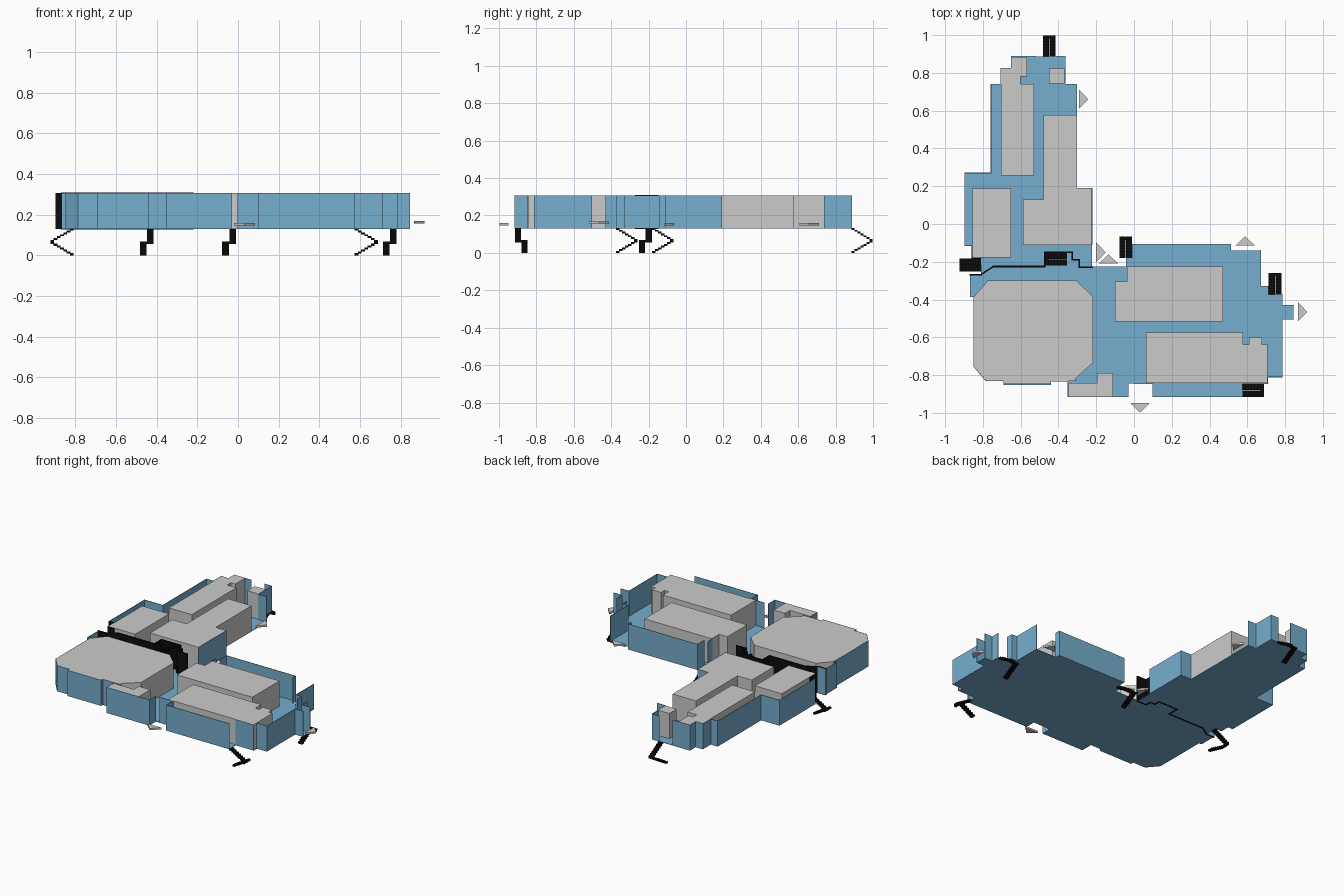
import bpy, bmesh
from mathutils import Matrix, Vector
from math import radians

if "Cube" in bpy.data.objects:
    bpy.data.objects.remove(bpy.data.objects["Cube"])

Z0, Z1 = 0.131, 0.306   # floor level and wall top


def material(name, rgb):
    m = bpy.data.materials.new(name)
    m.diffuse_color = (*rgb, 1)
    m.use_nodes = True
    m.node_tree.nodes["Principled BSDF"].inputs["Base Color"].default_value = m.diffuse_color
    return m


BLUE = material("blue", (0.18, 0.42, 0.62))
BLACK = material("black", (0.004, 0.004, 0.004))


def finish(bm, name, mat=None):
    bmesh.ops.recalc_face_normals(bm, faces=bm.faces[:])
    me = bpy.data.meshes.new(name)
    bm.to_mesh(me)
    bm.free()
    if mat:
        me.materials.append(mat)
    ob = bpy.data.objects.new(name, me)
    bpy.context.collection.objects.link(ob)
    return ob


def add_prism(bm, pts, z0, z1):
    face = bm.faces.new([bm.verts.new((x, y, z0)) for x, y in pts])
    ext = bmesh.ops.extrude_face_region(bm, geom=[face], use_keep_orig=True)
    top = [g for g in ext["geom"] if isinstance(g, bmesh.types.BMVert)]
    bmesh.ops.translate(bm, verts=top, vec=(0, 0, z1 - z0))


def prism(name, pts, z0=Z0, z1=Z1, mat=None):
    bm = bmesh.new()
    add_prism(bm, pts, z0, z1)
    return finish(bm, name, mat)


def wall(name, path, z0, z1, t, mat):
    """Thin upright panels along a path."""
    bm = bmesh.new()
    for a, b in zip(path, path[1:]):
        a, b = Vector(a), Vector(b)
        d = (b - a).normalized() * t / 2
        n = Vector((-d.y, d.x))
        a, b = a - d, b + d
        add_prism(bm, [a + n, b + n, b - n, a - n], z0, z1)
    return finish(bm, name, mat)


def rect(x0, y0, x1, y1):
    return [(x0, y0), (x1, y0), (x1, y1), (x0, y1)]


# Outer wall runs, clockwise; the spaces between runs are doorways
end_wall = [(-.81, -.18), (-.857, -.18), (-.857, -.115), (-.895, -.115)]
runs = [
    [(-.42, .887), (-.365, .887), (-.365, .74), (-.302, .74)],
    [(-.302, .19), (-.222, .19), (-.222, -.11)],
    [(-.222, -.225)],
    [(-.04, -.225), (-.04, -.18)],
    [(-.01, -.18), (-.01, -.108), (.513, -.108), (.513, -.14)],
    [(.67, -.14), (.67, -.33), (.71, -.33), (.71, -.372)],
    [(.785, -.372), (.785, -.43), (.845, -.43)],
    [(.845, -.505), (.785, -.505), (.785, -.81), (.71, -.81)],
    [(.71, -.845), (.575, -.845)],
    [(.575, -.915), (.1, -.915), (.1, -.845), (0, -.845)],
    [(-.03, -.845), (-.03, -.915), (-.35, -.915), (-.35, -.832), (-.44, -.832),
     (-.44, -.85), (-.69, -.85), (-.69, -.83), (-.785, -.83), (-.848, -.755),
     (-.848, -.385), (-.868, -.385), (-.868, -.265), (-.81, -.265)],
    [(-.895, -.115), (-.895, .27), (-.757, .27), (-.757, .74), (-.705, .74),
     (-.705, .825), (-.65, .825), (-.65, .887), (-.52, .887)],
]
for i, r in enumerate(runs):
    if len(r) > 1:
        wall(f"outer_wall_{i + 1}", r, Z0, Z1, 0.003, BLUE)

# Floor slab follows the wall runs
outline = [p for r in runs[:-1] for p in r] + end_wall[:-1] + runs[-1]
prism("floor_slab", outline, 0.130, 0.133, BLUE)

# Black partition between the two wings and black end wall
partition = [(-.222, -.23), (-.29, -.23), (-.29, -.19), (-.327, -.19), (-.327, -.15),
             (-.473, -.15), (-.473, -.225), (-.745, -.225), (-.81, -.268), (-.868, -.268)]
wall("wing_partition", partition, 0.127, 0.309, 0.008, BLACK)
wall("wing_end_wall", end_wall, 0.13, 0.306, 0.004, BLACK)

# Grey room blocks
rooms = {
    "north_room": [(-.65, .885), (-.566, .885), (-.566, .78), (-.6, .78), (-.6, .74), (-.53, .74),
                   (-.53, .258), (-.703, .258), (-.703, .823), (-.65, .823)],
    "corner_closet": rect(-.45, .743, -.367, .823),
    "central_room": [(-.48, .577), (-.302, .577), (-.302, .188), (-.224, .188), (-.224, -.11),
                     (-.588, -.11), (-.588, .13), (-.48, .13)],
    "west_room": rect(-.855, -.178, -.652, .187),
    "hall": [(-.774, -.3), (-.305, -.3), (-.218, -.384), (-.218, -.735), (-.312, -.82),
             (-.302, -.832), (-.44, -.832), (-.44, -.848), (-.69, -.848), (-.69, -.828),
             (-.784, -.828), (-.846, -.755), (-.846, -.384)],
    "south_closet": [(-.348, -.913), (-.11, -.913), (-.11, -.79), (-.196, -.79),
                     (-.196, -.843), (-.348, -.843)],
    "east_room": [(-.037, -.225), (.471, -.225), (.471, -.517), (-.1, -.517),
                  (-.1, -.305), (-.037, -.305)],
    "south_room": [(.063, -.575), (.577, -.575), (.577, -.638), (.608, -.638), (.608, -.6),
                   (.677, -.6), (.677, -.638), (.708, -.638), (.708, -.843), (.063, -.843)],
}
for name, pts in rooms.items():
    prism(name, pts)


# Switchback stairs: lower flight on one side, upper flight on the other
def stairs(name, x, y, angle, z=0.0, height=0.132, n=7, length=0.112):
    bm = bmesh.new()
    step, rise = length / n, height / (2 * n)
    for i in range(n):
        y0, y1 = i * step - .001, (i + 1) * step + .001
        lo, hi = i * rise, (2 * n - 1 - i) * rise
        add_prism(bm, rect(-.034, y0, -.001, y1), lo, lo + rise * 1.15)
        add_prism(bm, rect(.001, y0, .034, y1), hi, hi + rise)
    add_prism(bm, rect(-.034, length - step, .034, length), height / 2 - rise, height / 2 + rise * .2)
    bm.transform(Matrix.Translation((x, y, z)) @ Matrix.Rotation(radians(angle), 4, 'Z'))
    finish(bm, name, BLACK)


stairs("north_stairs", -.449, .885, 0)
stairs("west_stairs", -.81, -.217, 90)
stairs("inner_stairs", -.356, -.186, 90, z=Z0, height=Z1 - Z0)
stairs("courtyard_stairs", -.044, -.18, 0)
stairs("east_stairs", .747, -.372, 0)
stairs("south_stairs", .575, -.881, -90)

# Entrance arrows: tip points away from the door
arrows = [(-.292, .66, -90, .147), (-.2, -.15, -90, .147), (-.135, -.21, 0, .147),
          (.588, -.115, 0, .147), (.867, -.465, -90, .157), (.032, -.948, 180, .147)]
for i, (x, y, ang, z) in enumerate(arrows):
    a = prism(f"entrance_arrow_{i + 1}", [(-.052, 0), (.052, 0), (0, .05)], 0, .012)
    a.location = (x, y, z)
    a.rotation_euler.z = radians(ang)
